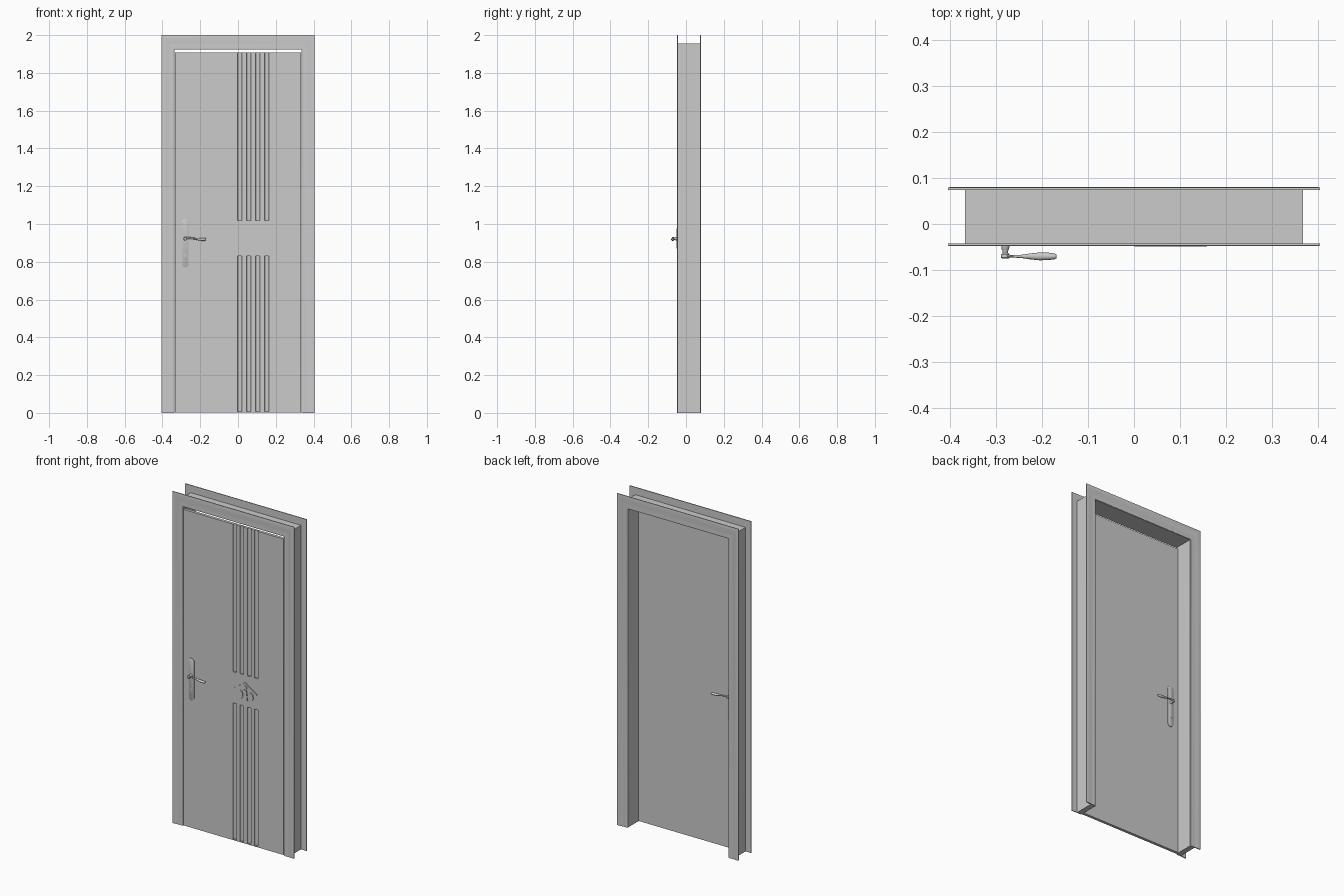
import bpy, bmesh, math

if "Cube" in bpy.data.objects:
    bpy.data.objects.remove(bpy.data.objects["Cube"])

FRONT, BACK = -0.043, -0.026      # door leaf faces


def finish(name, bm, smooth=False):
    bmesh.ops.recalc_face_normals(bm, faces=bm.faces)
    me = bpy.data.meshes.new(name)
    bm.to_mesh(me)
    bm.free()
    ob = bpy.data.objects.new(name, me)
    bpy.context.collection.objects.link(ob)
    if smooth:
        bpy.ops.object.select_all(action='DESELECT')
        ob.select_set(True)
        bpy.context.view_layer.objects.active = ob
        bpy.ops.object.shade_smooth_by_angle(angle=math.radians(35))
    return ob


def loft(bm, rings, caps=True):
    """Join closed rings of points, in order, with quads."""
    vs = [[bm.verts.new(p) for p in r] for r in rings]
    n = len(vs[0])
    for a, b in zip(vs, vs[1:]):
        for i in range(n):
            j = (i + 1) % n
            bm.faces.new((a[i], a[j], b[j], b[i]))
    if caps:
        bm.faces.new(vs[0])
        bm.faces.new(vs[-1][::-1])


def prism(bm, pts, y0, y1):
    loft(bm, [[(x, y, z) for x, z in pts] for y in (y0, y1)])


def u_frame(name, profile, half, top, rise=1.0):
    """Mitred frame: profile is (distance outward from opening, y)."""
    bm = bmesh.new()
    loft(bm, [[(-half - d, y, 0) for d, y in profile],
              [(-half - d, y, top + d * rise) for d, y in profile],
              [(half + d, y, top + d * rise) for d, y in profile],
              [(half + d, y, 0) for d, y in profile]])
    return finish(name, bm, True)


def oval(cx, cz, rx, rz, n=24):
    return [(cx + rx * math.cos(2 * math.pi * i / n),
             cz + rz * math.sin(2 * math.pi * i / n)) for i in range(n)]


def stadium(cx, z0, z1, r, n=10):
    top = [(cx + r * math.cos(math.pi * i / n), z1 - r + r * math.sin(math.pi * i / n)) for i in range(n + 1)]
    bot = [(cx - r * math.cos(math.pi * i / n), z0 + r - r * math.sin(math.pi * i / n)) for i in range(n + 1)]
    return top + bot


# casings on both wall faces, softly moulded
shape = [(0, 0), (0, 0.003), (0.004, 0.0045), (0.012, 0.0045), (0.02, 0.0035),
         (0.032, 0.0042), (0.045, 0.0055), (0.061, 0.006), (0.065, 0.005), (0.065, 0)]
u_frame("front_casing", [(d, -0.042 - t) for d, t in shape], 0.34, 1.925, 0.075 / 0.065)
u_frame("back_casing", [(d, 0.0745 + t * 0.92) for d, t in shape], 0.34, 1.925, 0.075 / 0.065)

# jamb lining between the casings
u_frame("jamb", [(0, -0.042), (0.032, -0.042), (0.032, 0.075), (0, 0.075)], 0.336, 1.923, 1.0)

# door leaf with four round-bottomed flutes above and below the ornament
bm = bmesh.new()
prism(bm, [(-0.334, 0.002), (0.334, 0.002), (0.334, 1.908), (-0.334, 1.908)], FRONT, BACK)
leaf = finish("door_leaf", bm)

bm = bmesh.new()
for i in range(4):
    cx = 0.0085 + i * 0.0477
    ring = [(cx + 0.0115 * math.cos(2 * math.pi * k / 24),
             FRONT + 0.0115 * math.sin(2 * math.pi * k / 24)) for k in range(24)]
    for z0, z1 in ((1.018, 1.95), (0.008, 0.83)):
        loft(bm, [[(x, y, z) for x, y in ring] for z in (z0, z1)])
cutter = finish("flute_cutter", bm)
cutter.hide_render = True
cutter.hide_viewport = False
cutter.display_type = 'WIRE'
mod = leaf.modifiers.new("flutes", 'BOOLEAN')
mod.operation = 'DIFFERENCE'
mod.solver = 'EXACT'
mod.object = cutter
bpy.ops.object.select_all(action='DESELECT')
bpy.context.view_layer.objects.active = leaf
leaf.select_set(True)
bpy.ops.object.modifier_apply(modifier="flutes")
bpy.data.objects.remove(cutter)
bpy.ops.object.shade_smooth_by_angle(angle=math.radians(30))

# raised gable ornament: roof strip over rounded lobes
CX = 0.08
bm = bmesh.new()
prism(bm, [(CX - 0.079, 0.922), (CX, 0.975), (CX + 0.079, 0.922),
           (CX + 0.073, 0.915), (CX, 0.962), (CX - 0.073, 0.915)], FRONT + 0.001, -0.049)
finish("ornament_roof", bm)
bm = bmesh.new()
for s in (-1, 1):
    prism(bm, oval(CX + s * 0.034, 0.895, 0.019, 0.026), FRONT + 0.001, -0.048)
prism(bm, [(CX - 0.016, 0.87), (CX + 0.016, 0.87), (CX + 0.009, 0.93), (CX - 0.009, 0.93)],
      FRONT + 0.001, -0.049)
prism(bm, oval(CX, 0.944, 0.011, 0.011), FRONT + 0.001, -0.049)
finish("ornament_lobes", bm, True)


# handle set; d is the distance out from the leaf face
def handle_set(side, face, sign):
    hx, hz = -0.28, 0.922

    def out(d):
        return face + sign * d

    bm = bmesh.new()
    loft(bm, [[(x, out(d), z) for x, z in stadium(hx, 0.772 + e, 1.025 - e, 0.019 - e)]
              for d, e in ((-0.001, 0), (0.003, 0), (0.005, 0.003))])
    finish(side + "_handle_plate", bm, True)

    bm = bmesh.new()
    prism(bm, stadium(hx, 0.826, 0.848, 0.0045), out(0.004), out(0.0058))
    finish(side + "_keyhole", bm, True)

    # turned stem
    bm = bmesh.new()
    loft(bm, [[(x, out(d), z) for x, z in oval(hx, hz, r, r, 20)] for d, r in
              ((0.004, 0.009), (0.012, 0.008), (0.015, 0.006), (0.02, 0.006), (0.023, 0.009),
               (0.03, 0.0095), (0.032, 0.007))])
    finish(side + "_handle_stem", bm, True)

    # swelling lever: x, depth radius, z offset, height radius
    bm = bmesh.new()
    rings = []
    for x, ry, dz, rz in ((-0.282, 0.003, 0.003, 0.006), (-0.265, 0.0025, 0.004, 0.005),
                          (-0.245, 0.0035, 0.003, 0.0045), (-0.225, 0.0065, 0, 0.005),
                          (-0.205, 0.0085, -0.003, 0.0065), (-0.185, 0.008, -0.004, 0.0075),
                          (-0.172, 0.006, -0.003, 0.007), (-0.169, 0.004, -0.003, 0.005)):
        rings.append([(x, out(0.0275) + y, z) for y, z in oval(0, hz + dz, ry, rz, 16)])
    loft(bm, rings)
    finish(side + "_handle_lever", bm, True)


handle_set("front", FRONT, -1)
handle_set("back", BACK, 1)
